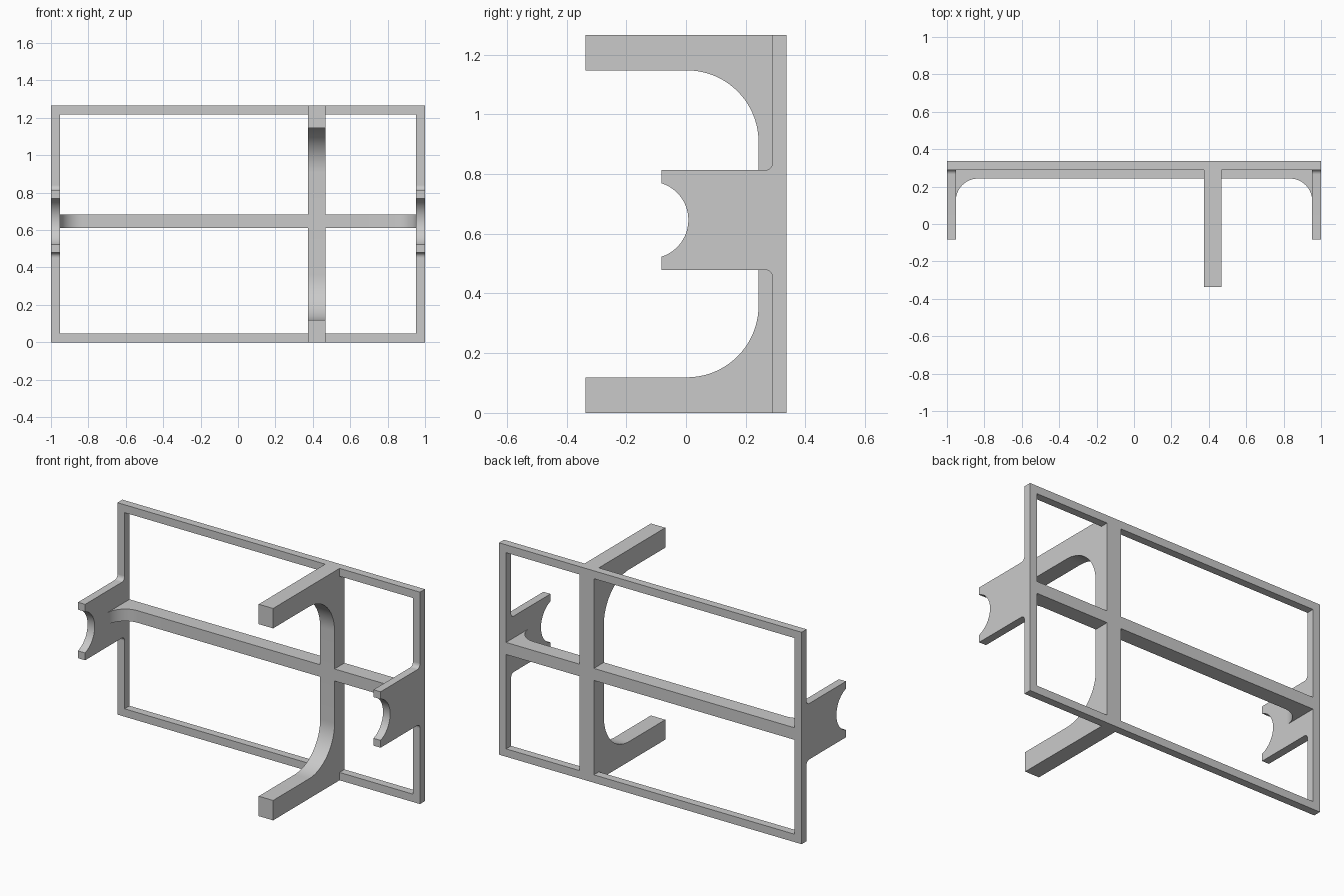
import bpy
import bmesh
from math import cos, sin, radians, asin, degrees
from mathutils import Vector

cube = bpy.data.objects.get("Cube")
if cube:
    bpy.data.objects.remove(cube, do_unlink=True)

grey = bpy.data.materials.new("plain grey")
grey.use_nodes = True
colour = (0.59, 0.59, 0.59, 1)
grey.diffuse_color = colour
grey.node_tree.nodes["Principled BSDF"].inputs["Base Color"].default_value = colour

# Shared dimensions
HEIGHT = 1.266
MID = 0.646               # height of the cross rail and brackets
BACK, FACE = 0.337, 0.29  # rear and front of the outer frame
RIB = 0.243               # front of the inner ribs
BAR = 0.047               # frame bar width
INNER = 1 - BAR


def arc(cx, cy, r, start, end, steps=20):
    angles = [radians(start + (end - start) * i / steps) for i in range(steps + 1)]
    return [(cx + r * cos(a), cy + r * sin(a)) for a in angles]


def thicken(name, bm, direction):
    """Extrude the flat faces of a bmesh into a solid object."""
    cap = bmesh.ops.extrude_face_region(bm, geom=bm.faces[:])["geom"]
    verts = [g for g in cap if isinstance(g, bmesh.types.BMVert)]
    bmesh.ops.translate(bm, verts=verts, vec=Vector(direction))
    bmesh.ops.recalc_face_normals(bm, faces=bm.faces[:])
    mesh = bpy.data.meshes.new(name)
    bm.to_mesh(mesh)
    bm.free()
    mesh.materials.append(grey)
    obj = bpy.data.objects.new(name, mesh)
    bpy.context.collection.objects.link(obj)
    bpy.ops.object.select_all(action="DESELECT")
    obj.select_set(True)
    bpy.context.view_layer.objects.active = obj
    bpy.ops.object.shade_smooth_by_angle(angle=radians(30))


def extrude(name, outline, place, direction):
    """Extrude a 2D outline, placed in space by a function, into a solid."""
    bm = bmesh.new()
    bm.faces.new([bm.verts.new(place(u, v)) for u, v in outline])
    thicken(name, bm, direction)


# Outer frame: a ring of four mitred bars between two rectangles
bm = bmesh.new()
loops = []
for inset in (0, BAR):
    w, low, high = 1 - inset, inset, HEIGHT - inset
    corners = [(-w, low), (w, low), (w, high), (-w, high)]
    loops.append([bm.verts.new((x, FACE, z)) for x, z in corners])
outer, inner = loops
for i in range(4):
    j = (i + 1) % 4
    bm.faces.new([outer[i], outer[j], inner[j], inner[i]])
thicken("outer_frame", bm, (0, BACK - FACE, 0))

# Upright rib with two forward arms and rounded inner corners
ARM, R = 0.119, 0.24
upright = [(BACK, 0), (BACK, HEIGHT), (-BACK, HEIGHT), (-BACK, HEIGHT - ARM)]
upright += arc(RIB - R, HEIGHT - ARM - R, R, 90, 0)
upright += arc(RIB - R, ARM + R, R, 0, -90)
upright += [(-BACK, ARM), (-BACK, 0)]
extrude("upright_with_arms", upright, lambda y, z: (0.373, y, z), (0.095, 0, 0))

# Cross rail, flaring forward where it meets the brackets
r = 0.12
rail = [(INNER, BACK), (-INNER, BACK)]
rail += arc(-INNER + r, RIB - r, r, 180, 90)
rail += arc(INNER - r, RIB - r, r, 90, 0)
extrude("cross_rail", rail, lambda x, y: (x, y, MID - 0.035), (0, 0, 0.072))

# Side brackets with a round notch in front and small fillets at the frame
HALF, TIP, f = 0.167, -0.082, 0.025
NOTCH, CENTRE = 0.129, -0.121
open_angle = degrees(asin(0.123 / NOTCH))
bracket = [(TIP, MID + HALF)]
bracket += arc(FACE - f, MID + HALF + f, f, -90, 0, 6)
bracket += arc(FACE - f, MID - HALF - f, f, 0, 90, 6)
bracket += [(TIP, MID - HALF)]
bracket += arc(CENTRE, MID, NOTCH, -open_angle, open_angle, 24)
for name, x in (("right_bracket", -1), ("left_bracket", INNER)):
    extrude(name, bracket, lambda y, z: (x, y, z), (BAR, 0, 0))
